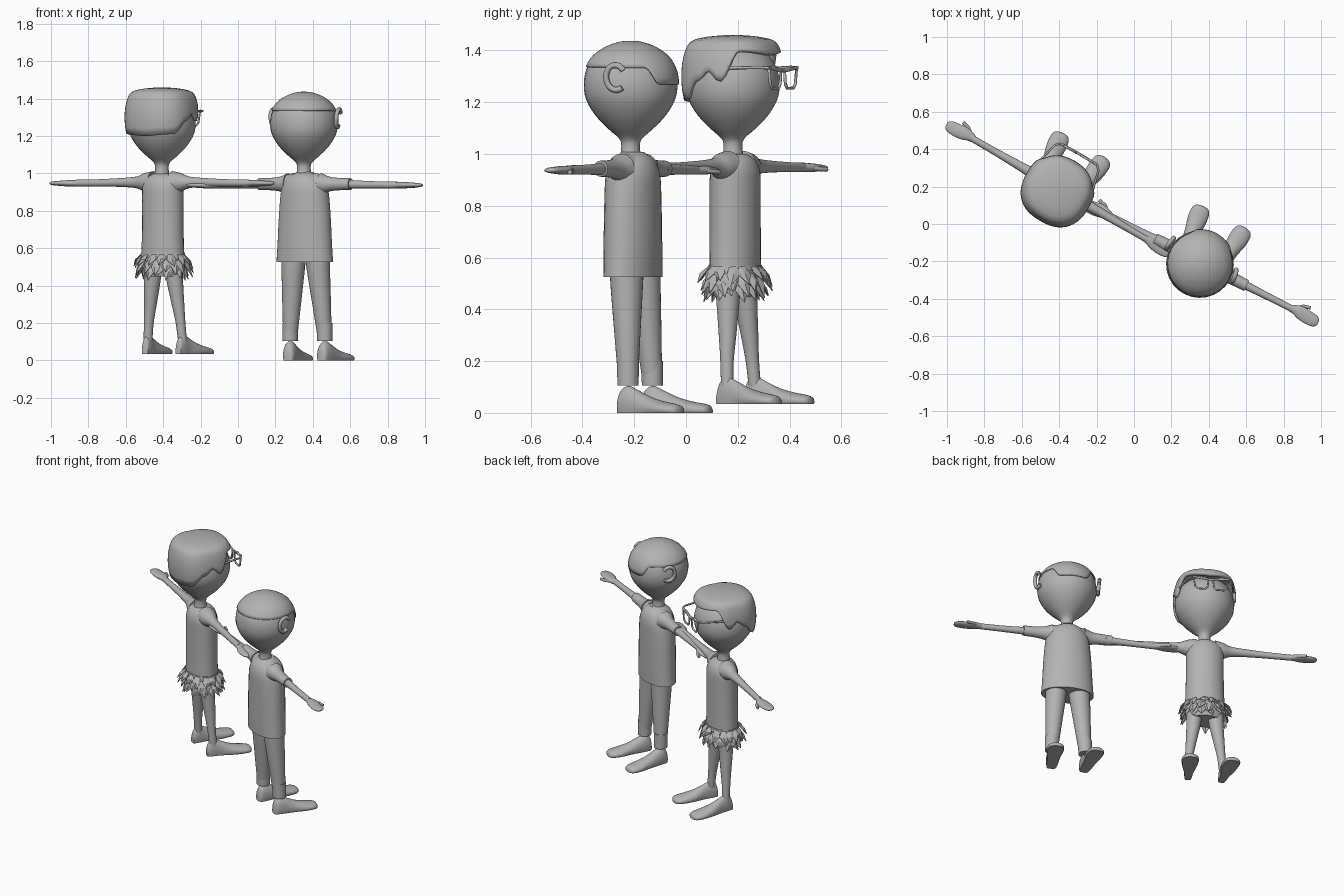
import bpy, bmesh, math, random
from mathutils import Matrix, Vector

if "Cube" in bpy.data.objects:
    bpy.data.objects.remove(bpy.data.objects["Cube"])

random.seed(4)
grey = bpy.data.materials.new("plain_grey")
grey.diffuse_color = (0.45, 0.45, 0.45, 1)
grey.use_nodes = True
grey.node_tree.nodes["Principled BSDF"].inputs["Base Color"].default_value = grey.diffuse_color
N = 28
M = Matrix()            # placement of the figure being built


def finish(name, bm, thick=0, smooth=True):
    bmesh.ops.recalc_face_normals(bm, faces=bm.faces)
    bm.transform(M)
    me = bpy.data.meshes.new(name)
    bm.to_mesh(me)
    bm.free()
    me.materials.append(grey)
    ob = bpy.data.objects.new(name, me)
    bpy.context.collection.objects.link(ob)
    if thick:
        mod = ob.modifiers.new("thickness", 'SOLIDIFY')
        mod.thickness, mod.offset = thick, -1
    if smooth:
        bpy.ops.object.select_all(action='DESELECT')
        ob.select_set(True)
        bpy.context.view_layer.objects.active = ob
        bpy.ops.object.shade_smooth_by_angle(angle=math.radians(45))
    return ob


def spline(keys, steps):
    """Catmull-Rom through tuples of numbers."""
    out = []
    for i in range(len(keys) - 1):
        p = [keys[max(0, min(len(keys) - 1, i + k))] for k in (-1, 0, 1, 2)]
        for s in range(steps):
            t = s / steps
            out.append([0.5 * (2 * b + (c - a) * t + (2 * a - 5 * b + 4 * c - d) * t * t
                               + (3 * b - a - 3 * c + d) * t ** 3) for a, b, c, d in zip(*p)])
    return out + [list(keys[-1])]


def loft(name, keys, axis, steps=3, floor=None, xf=None):
    """Rings (x, y, z, r1, r2) across the given axis, skinned and capped."""
    bm = bmesh.new()
    rings = []
    for x, y, z, a, b in spline(keys, steps):
        ring = []
        for k in range(N):
            c, s = math.cos(2 * math.pi * k / N) * a, math.sin(2 * math.pi * k / N) * b
            p = Vector((x, y, z)) + Vector({'X': (0, c, s), 'Y': (c, 0, s), 'Z': (c, s, 0)}[axis])
            if floor is not None:
                p.z = max(p.z, floor)
            ring.append(bm.verts.new(xf @ p if xf else p))
        rings.append(ring)
    for r, q in zip(rings, rings[1:]):
        for k in range(N):
            bm.faces.new((r[k], r[(k + 1) % N], q[(k + 1) % N], q[k]))
    bm.faces.new(rings[0])
    bm.faces.new(rings[-1])
    return finish(name, bm)


def rod(name, pts, r, cyclic=False):
    """Round bar along a polyline."""
    cu = bpy.data.curves.new(name, 'CURVE')
    cu.dimensions, cu.bevel_depth, cu.bevel_resolution = '3D', r, 2
    cu.use_fill_caps = True
    sp = cu.splines.new('POLY')
    sp.points.add(len(pts) - 1)
    for p, q in zip(sp.points, pts):
        p.co = (*(M @ Vector(q)), 1)
    sp.use_cyclic_u = cyclic
    cu.materials.append(grey)
    ob = bpy.data.objects.new(name, cu)
    bpy.context.collection.objects.link(ob)


def lerp(table, x):
    for (a, va), (b, vb) in zip(table, table[1:]):
        if x <= b:
            t = (x - a) / (b - a)
            t = t * t * (3 - 2 * t)
            return va + (vb - va) * t
    return table[-1][1]


def hair(name, edge, profile, power, thick):
    """Shell whose lower edge height depends on the angle from the front."""
    bm = bmesh.new()
    n, rows, cols = 72, 12, []
    prof = spline(profile, 6)
    for k in range(n):
        phi = 360 * k / n
        low = lerp(edge, min(phi, 360 - phi))
        s, c = math.sin(math.radians(phi)), math.cos(math.radians(phi))
        sq = (abs(s) ** power + abs(c) ** power) ** (-1 / power)
        z0 = prof[-1][0]
        col = []
        for j in range(rows):
            z = low + (z0 - low) * (1 - (1 - j / rows) ** 2)
            r = next((a[1] + (b[1] - a[1]) * (z - a[0]) / (b[0] - a[0])
                      for a, b in zip(prof, prof[1:]) if a[0] <= z <= b[0]), prof[0][1])
            col.append(bm.verts.new((r * sq * s, r * sq * c, z)))
        cols.append(col)
    top = bm.verts.new((0, 0, prof[-1][0]))
    for k in range(n):
        a, b = cols[k], cols[(k + 1) % n]
        for j in range(rows - 1):
            bm.faces.new((a[j], b[j], b[j + 1], a[j + 1]))
        bm.faces.new((a[-1], b[-1], top))
    return finish(name, bm, thick)


def place(x, y, deg):
    return Matrix.Translation((x, y, 0)) @ Matrix.Rotation(math.radians(deg), 4, 'Z')


def head(tag, v):
    keys = [(.98, .042), (1.03, .036), (1.06, .045), (1.1, .09), (1.15, .137), (1.21, .172),
            (1.27, .181), (1.33, .170), (1.38, .139), (1.415, .088), (1.43, .035), (1.432, .004)]
    loft(tag + "_head", [(0, v, z, r, r) for z, r in keys], 'Z')


def limbs(tag, arm_z, span, leg, foot_z, ankle, splay):
    for s, side in ((-1, "left"), (1, "right")):
        # arm, flaring into the shoulder
        loft(f"{tag}_{side}_arm", [(s * u, 0, arm_z + dz, r, r) for u, dz, r in (
            (.06, .0, .062), (.11, .002, .05), (.15, .002, .034), (.2, .002, .027), (.3, .001, .022),
            (.42, -.001, .019), (span - .15, -.002, .018))], 'X')
        # hand with thumb
        h = span - .17
        loft(f"{tag}_{side}_hand", [(s * (h + d), y, arm_z - .003, w, t) for d, y, w, t in (
            (0, 0, .018, .016), (.03, .004, .026, .017), (.065, .002, .036, .017), (.11, -.003, .036, .014),
            (.15, -.004, .031, .011), (.168, -.004, .018, .007), (.171, -.004, .004, .002))], 'X')
        rod(f"{tag}_{side}_thumb", [(s * (h + .03), .015, arm_z - .004), (s * (h + .06), .04, arm_z - .008),
                                    (s * (h + .1), .05, arm_z - .01)], .009)
        # leg
        loft(f"{tag}_{side}_leg", [(s * u, v, z, r, r) for z, u, v, r in leg], 'Z')
        # foot
        u, v = leg[-1][1], leg[-1][2]
        xf = Matrix.Translation((s * u, v, foot_z)) @ Matrix.Rotation(-s * math.radians(splay), 4, 'Z')
        loft(f"{tag}_{side}_foot", [(0, y, .3 * t, w, .7 * t) for y, w, t in (
            (-.04, .018, .05), (-.03, ankle * .9, .085), (0, ankle + .003, .105), (.04, ankle + .006, .09),
            (.1, .043, .062), (.16, .052, .045), (.21, .05, .036), (.235, .036, .028), (.243, .01, .012))],
            'Y', floor=0, xf=xf)


# ---------- figure with long shirt and trousers ----------
M = place(.357, -.205, -27)
loft("shirt_torso", [(0, 0, z, a, b) for z, a, b in (
    (.525, .163, .098), (.62, .156, .1), (.75, .149, .1), (.86, .14, .1), (.92, .13, .098),
    (.96, .11, .088), (.985, .085, .072), (1.0, .055, .052), (1.008, .044, .044))], 'Z')
head("trouser_figure", -.01)
limbs("trouser_figure", .94, .705,
      [(.56, .072, .01, .066), (.48, .076, .012, .062), (.3, .09, .022, .05), (.11, .104, .032, .037)], 0, .033, 6)
for s, side in ((-1, "left"), (1, "right")):
    loft(f"{side}_sleeve", [(s * u, 0, .943, r, r) for u, r in (
        (.1, .058), (.14, .042), (.19, .034), (.275, .031))], 'X')
    loft(f"{side}_trouser_cuff", [(s * .102, .03, .2, .0425, .0425), (s * .104, .032, .105, .041, .041)], 'Z')
M = place(.357, -.205, -27) @ Matrix.Translation((0, -.01, 0))
hair("short_hair", [(0, 1.268), (26, 1.268), (44, 1.335), (180, 1.338)],
     [(1.2, .174), (1.27, .187), (1.33, .177), (1.38, .146), (1.415, .095), (1.434, .04), (1.437, .002)], 2, .006)
for s, side in ((-1, "left"), (1, "right")):
    # open C-shaped ear
    rod(f"{side}_ear", [(s * (.184 + .014 * math.sin(math.radians(a - 20) / 1.4)),
                         .032 + .038 * math.cos(math.radians(a)), 1.295 + .048 * math.sin(math.radians(a)))
                        for a in range(35, 306, 15)], .012)

# ---------- figure with leaf skirt and glasses ----------
M = place(-.402, .19, -30)
loft("bare_torso", [(0, 0, z, a, b) for z, a, b in (
    (.45, .1, .075), (.5, .12, .09), (.56, .122, .092), (.65, .118, .092), (.78, .116, .092),
    (.88, .116, .092), (.93, .115, .09), (.965, .1, .08), (.985, .078, .066), (1.0, .045, .045))], 'Z')
head("skirt_figure", -.01)
limbs("skirt_figure", .95, .69,
      [(.52, .062, .005, .052), (.42, .07, .008, .044), (.3, .085, .015, .034), (.2, .098, .02, .026),
       (.1, .107, .026, .024)], .035, .023, 6)
loft("waistband", [(0, 0, .572, .125, .095), (0, 0, .548, .128, .098)], 'Z', 1)
# three rows of folded leaves
bm = bmesh.new()
for z, out, drop, n in ((.57, .05, .075, 15), (.54, .048, .085, 16), (.51, .03, .075, 15)):
    for k in range(n):
        a = 2 * math.pi * (k + random.uniform(-.2, .2)) / n + z * 9
        d = Vector((math.cos(a), math.sin(a), 0))
        t = Vector((-d.y, d.x, 0))
        base = Vector((d.x * .12, d.y * .09, z))
        f, o = random.uniform(.75, 1.15), random.uniform(.7, 1.1) * out
        mid = base + d * o * .75 + Vector((0, 0, -drop * f * .45))
        tip = base + d * o + t * random.uniform(-.02, .02) + Vector((0, 0, -drop * f))
        vs = [bm.verts.new(p) for p in (base - t * .012, base + t * .012, mid + t * .027 - d * .012,
                                        tip, mid - t * .027 - d * .012, mid)]
        for i, j in ((0, 1), (1, 2), (2, 3), (3, 4), (4, 0)):
            bm.faces.new((vs[i], vs[j], vs[5]))
finish("leaf_skirt", bm, .003, False)
M = place(-.402, .19, -30) @ Matrix.Translation((0, -.01, 0))
hair("swept_hair", [(0, 1.385), (52, 1.40), (76, 1.28), (91, 1.32), (106, 1.285), (132, 1.21), (180, 1.20)],
     [(1.18, .172), (1.22, .183), (1.28, .19), (1.35, .187), (1.41, .172), (1.438, .15), (1.45, .11),
      (1.457, .06), (1.46, .002)], 2.4, .02)
# glasses
for s, side in ((-1, "left"), (1, "right")):
    rod(f"{side}_lens_frame", [(s * u, .222, z) for u, z in (
        (.014, 1.325), (.02, 1.27), (.035, 1.254), (.08, 1.254), (.096, 1.268), (.108, 1.332), (.06, 1.336))],
        .006, True)
    rod(f"{side}_glasses_arm", [(s * .112, .222, 1.332), (s * .135, .2, 1.334), (s * .165, .08, 1.332),
                                (s * .176, .01, 1.325)], .006)
rod("glasses_bridge", [(-.112, .222, 1.334), (-.015, .225, 1.322), (.015, .225, 1.322), (.112, .222, 1.334)], .007)
